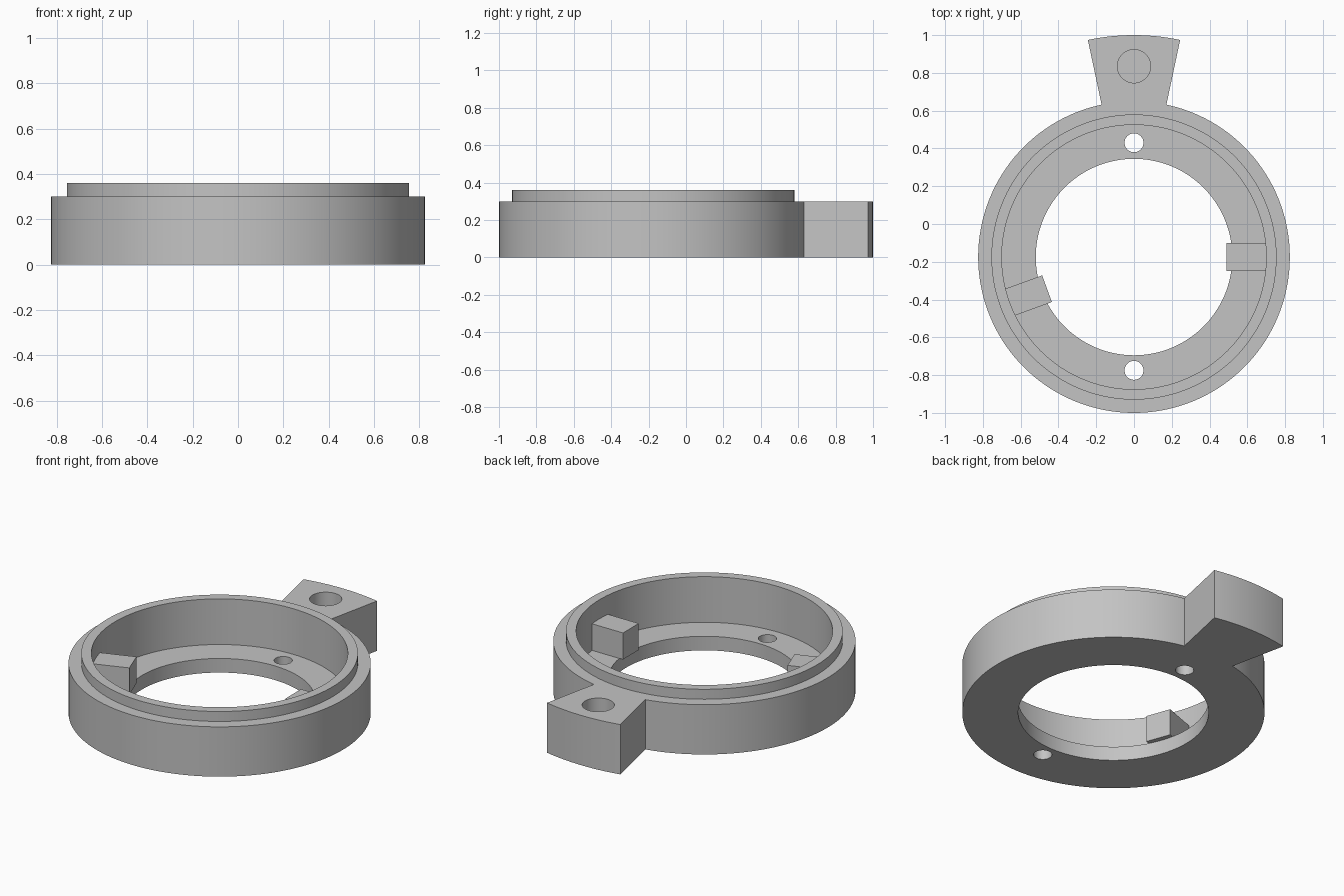
import bpy, bmesh
from math import sin, cos, pi, radians
from mathutils import Matrix, Vector

CENTRE_Y = -0.175
FLOOR, RIM, LIP = 0.085, 0.30, 0.36

cube = bpy.data.objects.get("Cube")
if cube:
    bpy.data.objects.remove(cube, do_unlink=True)

grey = bpy.data.materials.new("plain_grey")
grey.use_nodes = True
grey.diffuse_color = (0.55, 0.55, 0.55, 1)
grey.node_tree.nodes["Principled BSDF"].inputs["Base Color"].default_value = grey.diffuse_color


def add_object(name, bm):
    """Turn a bmesh into a linked object placed on the ring axis."""
    bmesh.ops.recalc_face_normals(bm, faces=bm.faces)
    mesh = bpy.data.meshes.new(name)
    bm.to_mesh(mesh)
    bm.free()
    mesh.materials.append(grey)
    obj = bpy.data.objects.new(name, mesh)
    obj.location.y = CENTRE_Y
    bpy.context.collection.objects.link(obj)
    return obj


def lathe(name, profile, steps=144):
    bm = bmesh.new()
    verts = [bm.verts.new((r, 0, z)) for r, z in profile]
    edges = [bm.edges.new((a, b)) for a, b in zip(verts, verts[1:] + verts[:1])]
    bmesh.ops.spin(bm, geom=verts + edges, axis=(0, 0, 1), cent=(0, 0, 0),
                   angle=2 * pi, steps=steps, use_duplicate=False)
    bmesh.ops.remove_doubles(bm, verts=bm.verts, dist=1e-5)
    return add_object(name, bm)


def prism(name, outline, z0, z1):
    bm = bmesh.new()
    face = bm.faces.new([bm.verts.new((x, y, z0)) for x, y in outline])
    top = bmesh.ops.extrude_face_region(bm, geom=[face])["geom"]
    moved = [v for v in top if isinstance(v, bmesh.types.BMVert)]
    bmesh.ops.translate(bm, verts=moved, vec=(0, 0, z1 - z0))
    return add_object(name, bm)


def arc(radius, start, end, steps, y=0):
    angles = [start + (end - start) * i / steps for i in range(steps + 1)]
    return [(radius * cos(a), y + radius * sin(a)) for a in angles]


def combine(target, tool, operation):
    mod = target.modifiers.new(operation.title(), "BOOLEAN")
    mod.operation, mod.object, mod.solver = operation, tool, "EXACT"
    bpy.context.view_layer.objects.active = target
    bpy.ops.object.modifier_apply(modifier=mod.name)
    bpy.data.objects.remove(tool, do_unlink=True)


def drill(target, y, radius, z0, z1):
    outline = arc(radius, 0, 2 * pi, 48, y)[:-1]
    combine(target, prism("hole_cutter", outline, z0, z1), "DIFFERENCE")


# Ring body: thin floor, stepped outer wall and raised inner lip
body = lathe("ring_body", [(0.52, 0), (0.825, 0), (0.825, RIM), (0.755, RIM),
                           (0.755, LIP), (0.70, LIP), (0.70, FLOOR), (0.52, FLOOR)])

# Flared mounting tab at the back with a blind hole
half = radians(12)
tab = prism("mounting_tab", arc(1.175, pi / 2 - half, pi / 2 + half, 16)
            + arc(0.79, pi / 2 + half, pi / 2 - half, 8), 0, RIM)
combine(body, tab, "UNION")
drill(body, 1.01, 0.088, 0.10, RIM + 0.1)

# Two through holes in the floor
for y in (0.605, -0.6):
    drill(body, y, 0.05, -0.1, FLOOR + 0.1)

# Stop blocks standing on the floor and reaching in past its edge
blocks = []
for name, angle in (("left_stop_block", 0), ("right_stop_block", 200)):
    block = prism(name, [(0.49, -0.075), (0.71, -0.075), (0.71, 0.075), (0.49, 0.075)],
                  FLOOR, 0.245)
    block.rotation_euler.z = radians(angle)
    blocks.append(block)

# Smooth the curved walls, keep every rim crisp
bpy.ops.object.select_all(action="DESELECT")
body.select_set(True)
bpy.context.view_layer.objects.active = body
bpy.ops.object.shade_smooth_by_angle(angle=radians(25))
